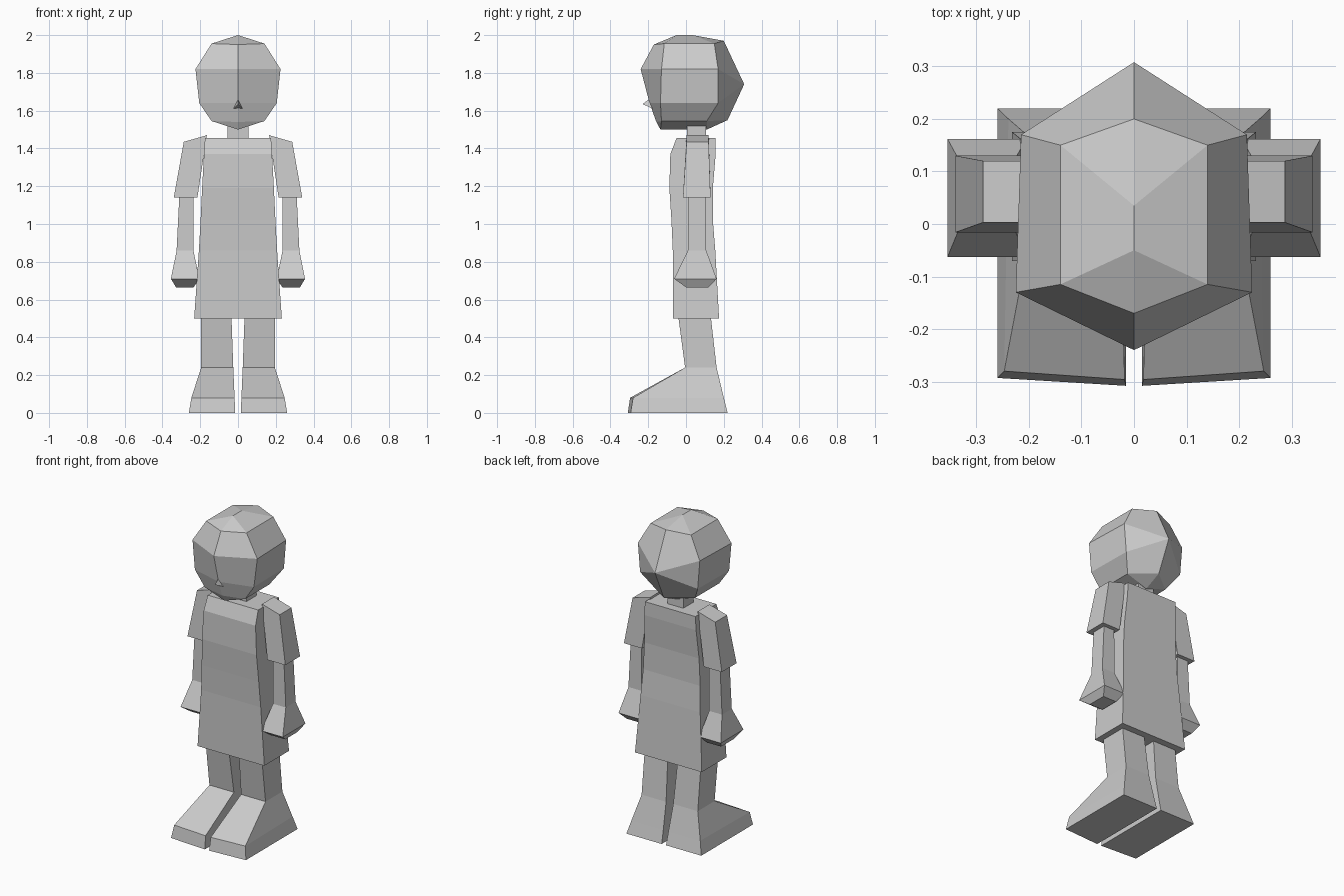
import bpy, bmesh

if "Cube" in bpy.data.objects:
    bpy.data.objects.remove(bpy.data.objects["Cube"])

grey = bpy.data.materials.new("plain grey")
grey.diffuse_color = (0.6, 0.6, 0.6, 1)
grey.use_nodes = True
grey.node_tree.nodes["Principled BSDF"].inputs["Base Color"].default_value = grey.diffuse_color


def finish(name, bm, mirror=False):
    bmesh.ops.remove_doubles(bm, verts=bm.verts, dist=0.0005)
    bmesh.ops.recalc_face_normals(bm, faces=bm.faces)
    me = bpy.data.meshes.new(name)
    bm.to_mesh(me)
    bm.free()
    me.materials.append(grey)
    ob = bpy.data.objects.new(name, me)
    bpy.context.collection.objects.link(ob)
    if mirror:
        mod = ob.modifiers.new("mirror", 'MIRROR')
        mod.use_mirror_merge = False
    return ob


def bridge(bm, rings):
    """Skin consecutive rings of points, returning the vertex rings."""
    vr = [[bm.verts.new(p) for p in r] for r in rings]
    n = len(vr[0])
    for a, b in zip(vr, vr[1:]):
        for i in range(n):
            j = (i + 1) % n
            bm.faces.new((a[i], a[j], b[j], b[i]))
    return vr


def loft(name, rings, mirror=False):
    bm = bmesh.new()
    vr = bridge(bm, rings)
    bm.faces.new(vr[0])
    bm.faces.new(vr[-1])
    return finish(name, bm, mirror)


def rect(x0, x1, y0, y1, z, z_out=None):
    """Four-point section; z_out gives the outer side its own height."""
    zo = z if z_out is None else z_out
    return [(x0, y0, z), (x1, y0, zo), (x1, y1, zo), (x0, y1, z)]


# Head: six-sided rings closed by a ridge at the top and the bottom
def hexagon(front, side_front, side_back, back):
    (xf, yf, zf), (xb, yb, zb) = side_front, side_back
    return [(0, *front), (xf, yf, zf), (xb, yb, zb),
            (0, *back), (-xb, yb, zb), (-xf, yf, zf)]


bm = bmesh.new()
rings = bridge(bm, [
    hexagon((-0.17, 1.95), (0.14, -0.115, 1.955), (0.14, 0.15, 1.955), (0.20, 1.97)),
    hexagon((-0.24, 1.82), (0.225, -0.13, 1.82), (0.215, 0.17, 1.82), (0.308, 1.74)),
    hexagon((-0.193, 1.64), (0.205, -0.135, 1.64), (0.20, 0.17, 1.64), (0.308, 1.74)),
    hexagon((-0.157, 1.54), (0.14, -0.13, 1.545), (0.14, 0.11, 1.545), (0.22, 1.55)),
])
for ring, (y0, y1, z) in ((rings[0], (-0.05, 0.035, 2.0)),
                          (rings[-1], (-0.135, 0.11, 1.5))):
    f, b = bm.verts.new((0, y0, z)), bm.verts.new((0, y1, z))
    for i0, i1, i2 in ((0, 1, 2), (0, 5, 4)):
        bm.faces.new((ring[i0], ring[i1], f))
        bm.faces.new((ring[i1], ring[i2], b, f))
        bm.faces.new((ring[i2], ring[3], b))
bmesh.ops.dissolve_degenerate(bm, dist=0.0005, edges=bm.edges)
finish("head", bm)

# Nose: small pyramid
bm = bmesh.new()
top, right, left, tip = [bm.verts.new(p) for p in (
    (0, -0.19, 1.665), (0.025, -0.175, 1.61), (-0.025, -0.175, 1.61), (0, -0.23, 1.635))]
for f in ((top, tip, right), (top, left, tip), (left, right, tip), (top, right, left)):
    bm.faces.new(f)
finish("nose", bm)

# Neck
loft("neck", [rect(-0.055, 0.055, 0.005, 0.105, z) for z in (1.44, 1.54)])

# Dress: half width, front, back, height
loft("dress", [rect(-w, w, y0, y1, z) for w, y0, y1, z in (
    (0.232, -0.07, 0.175, 0.50),
    (0.207, -0.07, 0.155, 0.86),
    (0.198, -0.077, 0.142, 1.02),
    (0.190, -0.088, 0.142, 1.19),
    (0.180, -0.083, 0.157, 1.37),
    (0.175, -0.05, 0.157, 1.455))])

# Sleeves
loft("sleeve", [rect(0.165, 0.287, 0.003, 0.12, 1.47, 1.435),
                rect(0.215, 0.34, -0.016, 0.13, 1.14)], True)

# Forearms with flared hands
loft("forearm_and_hand", [
    rect(0.235, 0.31, 0.012, 0.105, 1.16),
    rect(0.236, 0.325, 0.01, 0.107, 0.86),
    rect(0.205, 0.355, -0.063, 0.162, 0.71),
    rect(0.235, 0.328, 0.0, 0.12, 0.665)], True)

# Legs
loft("leg", [rect(0.035, 0.195, -0.042, 0.13, 0.52),
             rect(0.025, 0.195, -0.005, 0.162, 0.24)], True)

# Shoes: ankle, toe-cap ring and sole
loft("shoe", [
    rect(0.025, 0.195, -0.005, 0.162, 0.24),
    [(0.018, -0.296, 0.08), (0.247, -0.28, 0.08), (0.239, 0.2, 0.08), (0.018, 0.2, 0.08)],
    [(0.015, -0.308, 0), (0.26, -0.293, 0), (0.26, 0.22, 0), (0.015, 0.22, 0)]], True)
